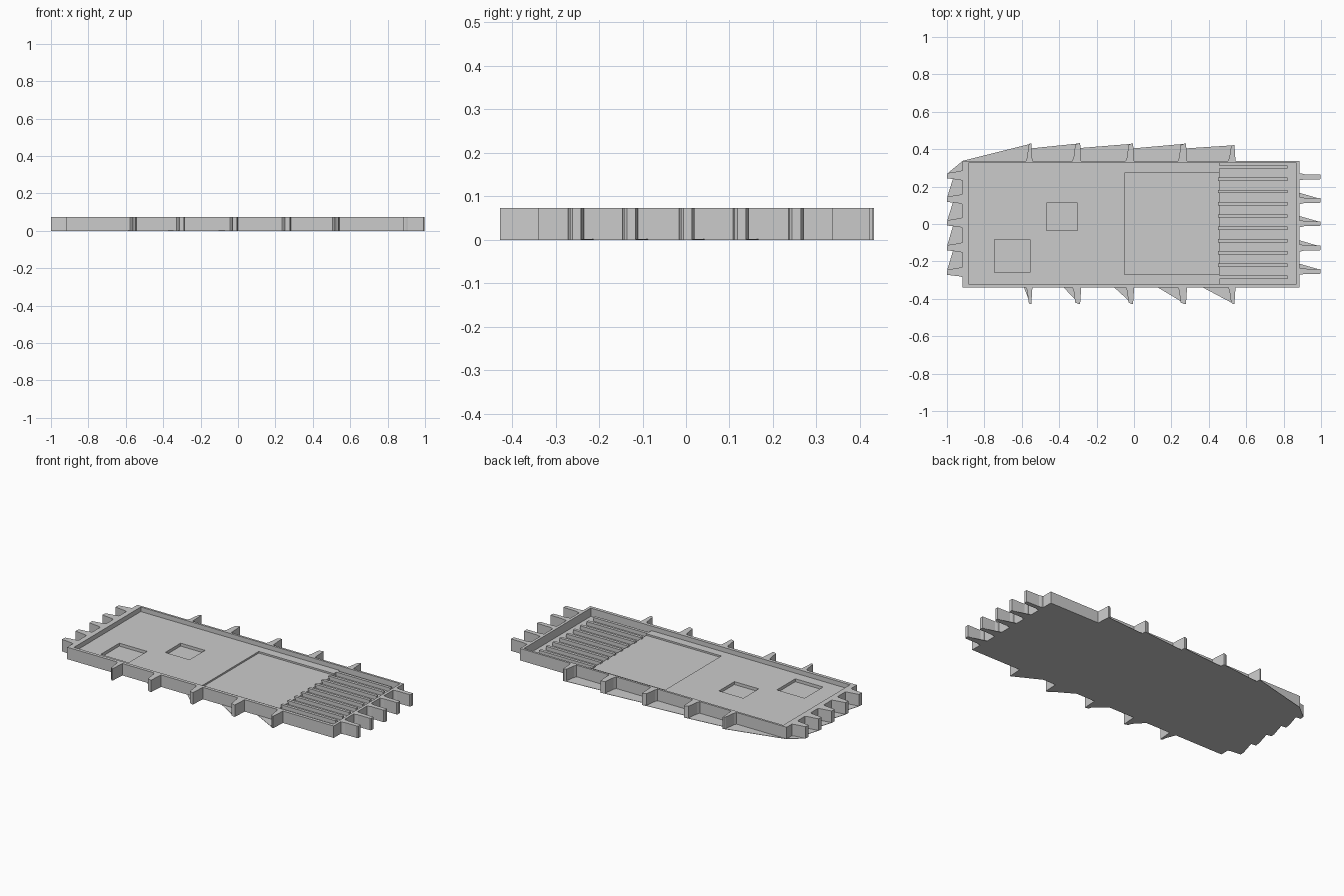
import bpy, bmesh

if "Cube" in bpy.data.objects:
    bpy.data.objects.remove(bpy.data.objects["Cube"])

H = 0.073        # overall height
FLOOR = 0.045    # main floor level inside the rim
PIT = 0.022      # sunken floor under the ribs


def prism(name, pts, z0=0.0, z1=H):
    """Extrude a closed xy outline from z0 to z1."""
    bm = bmesh.new()
    face = bm.faces.new([bm.verts.new((x, y, z0)) for x, y in pts])
    out = bmesh.ops.extrude_face_region(bm, geom=[face])
    top = [v for v in out["geom"] if isinstance(v, bmesh.types.BMVert)]
    bmesh.ops.translate(bm, verts=top, vec=(0, 0, z1 - z0))
    bmesh.ops.recalc_face_normals(bm, faces=bm.faces)
    mesh = bpy.data.meshes.new(name)
    bm.to_mesh(mesh)
    bm.free()
    ob = bpy.data.objects.new(name, mesh)
    bpy.context.collection.objects.link(ob)
    return ob


def box(name, x0, x1, y0, y1, z0, z1):
    return prism(name, [(x0, y0), (x1, y0), (x1, y1), (x0, y1)], z0, z1)


def cut(target, *bounds):
    """Sink a rectangular recess into the target."""
    cutter = box("cutter", *bounds)
    cutter.hide_render = True
    mod = target.modifiers.new("recess", 'BOOLEAN')
    mod.operation = 'DIFFERENCE'
    mod.solver = 'EXACT'
    mod.object = cutter
    bpy.context.view_layer.objects.active = target
    bpy.ops.object.modifier_apply(modifier=mod.name)
    bpy.data.objects.remove(cutter)


# Tray body with rim, main floor, stepped recesses and pockets
tray = box("tray", -0.917, 0.885, -0.34, 0.338, 0, H)
cut(tray, -0.885, 0.868, -0.32, 0.325, FLOOR, 0.2)
cut(tray, 0.457, 0.868, -0.32, 0.325, PIT, 0.2)
cut(tray, -0.05, 0.46, -0.27, 0.272, FLOOR - 0.01, 0.2)
cut(tray, -0.467, -0.302, -0.036, 0.113, FLOOR - 0.018, 0.2)
cut(tray, -0.745, -0.557, -0.26, -0.082, FLOOR - 0.018, 0.2)

# Cooling ribs
for i in range(10):
    y = 0.305 - i * 0.0656
    box(f"rib_{i}", 0.45, 0.82, y - 0.009, y + 0.009, PIT - 0.005, FLOOR)

# Side tabs, slightly flared at the root: x start, x end, back tip y
side_tabs = [(-0.567, -0.549, 0.430), (-0.318, -0.288, 0.432), (-0.033, -0.005, 0.430),
             (0.246, 0.278, 0.430), (0.515, 0.537, 0.422)]
for i, (a, b, tip) in enumerate(side_tabs):
    for side, sgn, t in (("back", 1, tip), ("front", -1, 0.428)):
        prism(f"{side}_tab_{i}", [(a - 0.013, sgn * 0.335), (a - 0.005, sgn * 0.355),
                                  (a + 0.004, sgn * (t - 0.008)), (b - 0.008, sgn * t),
                                  (b, sgn * t), (b + 0.006, sgn * 0.335)])

# Left tabs, tapering outward
left_y = [0.258, 0.132, 0.006, -0.127, -0.258]
for i, y in enumerate(left_y):
    prism(f"left_tab_{i}", [(-0.91, y + 0.032), (-0.93, y + 0.025), (-0.998, y + 0.014),
                            (-1.0, y - 0.014), (-0.93, y - 0.022), (-0.91, y - 0.03)])

# Right tabs, rooted in the rim
right_y = [0.252, 0.126, 0.002, -0.128, -0.253]
for i, y in enumerate(right_y):
    prism(f"right_tab_{i}", [(0.87, y - 0.018), (0.895, y - 0.018), (0.91, y - 0.014),
                             (0.993, y - 0.014), (0.998, y - 0.008), (0.998, y + 0.012),
                             (0.91, y + 0.014), (0.895, y + 0.018), (0.87, y + 0.018)])
    if i:
        prism(f"right_web_{i}", [(0.88, y), (0.98, y), (0.98, y + 0.013), (0.88, y + 0.042)], 0, 0.002)

# Thin base webs joining the tabs at ground level
T = 0.002
prev_x, prev_y = -0.915, 0.338
for i, (a, b, tip) in enumerate(side_tabs):
    prism(f"back_web_{i}", [(prev_x, 0.33), (b - 0.003, 0.33), (b - 0.003, tip - 0.001),
                            (prev_x, prev_y)], 0, T)
    prev_x, prev_y = b - 0.003, tip - 0.026
starts = [-0.59, -0.38, -0.11, 0.12, 0.36]
for i, (s, (a, b, _)) in enumerate(zip(starts, side_tabs)):
    prism(f"front_web_{i}", [(s, -0.335), (b - 0.003, -0.335), (b - 0.006, -0.426)], 0, T)
prism("left_corner_web", [(-0.9, 0.33), (-0.915, 0.338), (-0.998, 0.27), (-0.99, 0.25), (-0.9, 0.25)], 0, T)
for i in range(4):
    top, low = left_y[i], left_y[i + 1]
    prism(f"left_web_{i}", [(-0.91, top), (-0.968, top - 0.016), (-0.998, low + 0.014), (-0.91, low)], 0, T)
